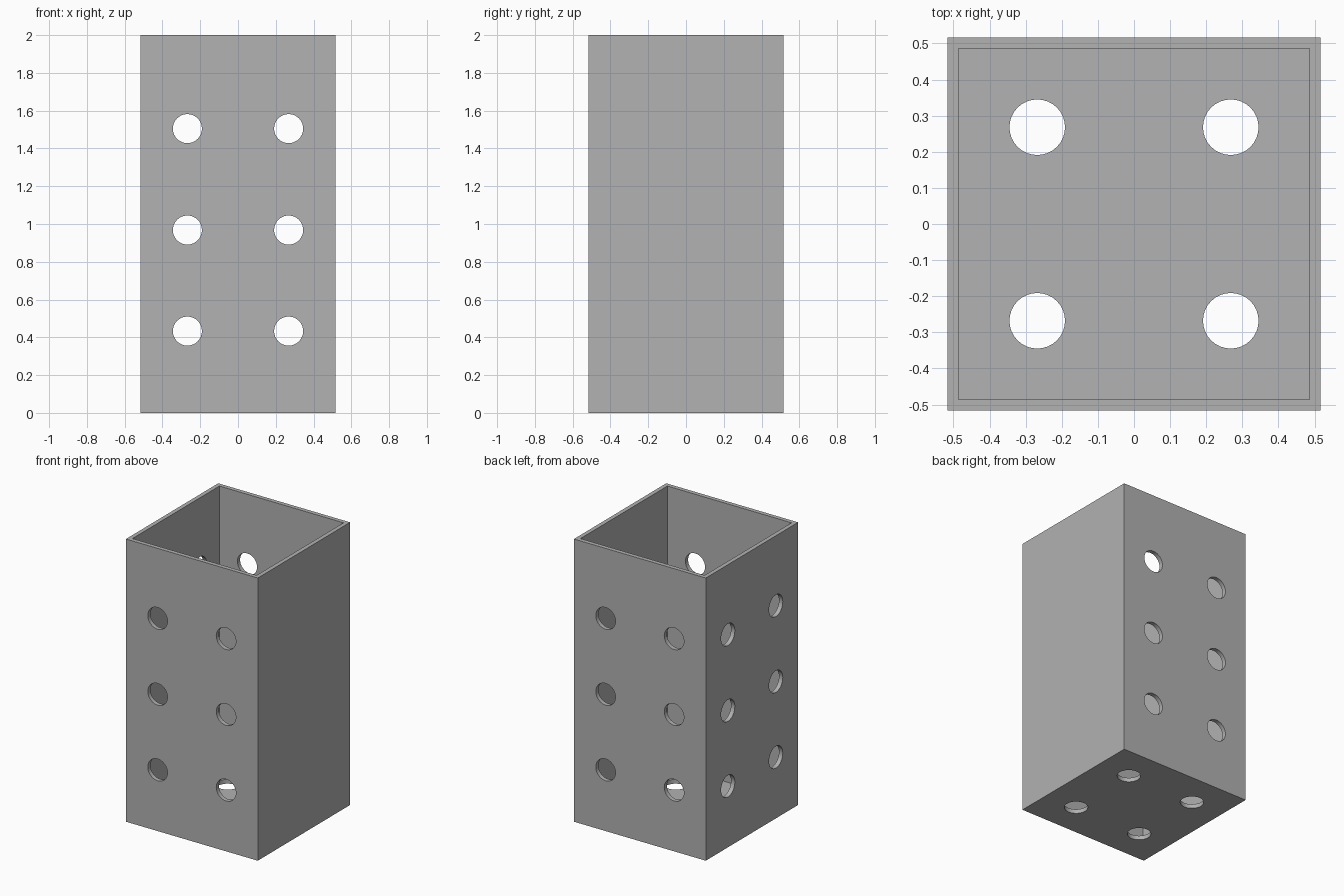
import bpy, bmesh
from math import pi, radians
from mathutils import Matrix, Vector

cube = bpy.data.objects.get("Cube")
if cube:
    bpy.data.objects.remove(cube, do_unlink=True)

HALF = 0.516      # half the outer width
HEIGHT = 2.0
WALL = 0.03
HOLE_R = 0.077
COLUMNS = (-0.268, 0.268)
ROWS = (0.433, 0.968, 1.505)

grey = bpy.data.materials.new("plain grey")
grey.use_nodes = True
colour = (0.445, 0.445, 0.445, 1)
grey.diffuse_color = colour
grey.node_tree.nodes["Principled BSDF"].inputs["Base Color"].default_value = colour


def make_object(name, bm):
    mesh = bpy.data.meshes.new(name)
    bm.to_mesh(mesh)
    bm.free()
    mesh.materials.append(grey)
    obj = bpy.data.objects.new(name, mesh)
    bpy.context.collection.objects.link(obj)
    return obj


def box(name, half, bottom, top):
    bm = bmesh.new()
    size = Matrix.Diagonal((2 * half, 2 * half, top - bottom, 1))
    place = Matrix.Translation((0, 0, (top + bottom) / 2))
    bmesh.ops.create_cube(bm, size=1, matrix=place @ size)
    return make_object(name, bm)


def add_hole(bm, centre, turn):
    bmesh.ops.create_cone(bm, cap_ends=True, segments=32, radius1=HOLE_R, radius2=HOLE_R,
                          depth=WALL * 4, matrix=Matrix.Translation(Vector(centre)) @ turn)


# Open-topped box and its cavity
container = box("container", HALF, 0, HEIGHT)
cavity = box("cavity_cutter", HALF - WALL, WALL, HEIGHT + 0.1)

# Holes in the front, back, one side and the floor; the +x side stays solid
mid = HALF - WALL / 2
bm = bmesh.new()
for a in COLUMNS:
    for z in ROWS:
        for y in (-mid, mid):
            add_hole(bm, (a, y, z), Matrix.Rotation(pi / 2, 4, 'X'))
        add_hole(bm, (-mid, a, z), Matrix.Rotation(pi / 2, 4, 'Y'))
    for b in COLUMNS:
        add_hole(bm, (a, b, WALL / 2), Matrix.Identity(4))
holes = make_object("hole_cutter", bm)

# Cut the cavity first, then the holes
bpy.ops.object.select_all(action='DESELECT')
container.select_set(True)
bpy.context.view_layer.objects.active = container
for cutter in (cavity, holes):
    cutter.hide_render = True
    mod = container.modifiers.new(cutter.name, 'BOOLEAN')
    mod.operation = 'DIFFERENCE'
    mod.solver = 'EXACT'
    mod.object = cutter
    bpy.ops.object.modifier_apply(modifier=mod.name)
    bpy.data.objects.remove(cutter, do_unlink=True)

bpy.ops.object.shade_smooth_by_angle(angle=radians(30))
